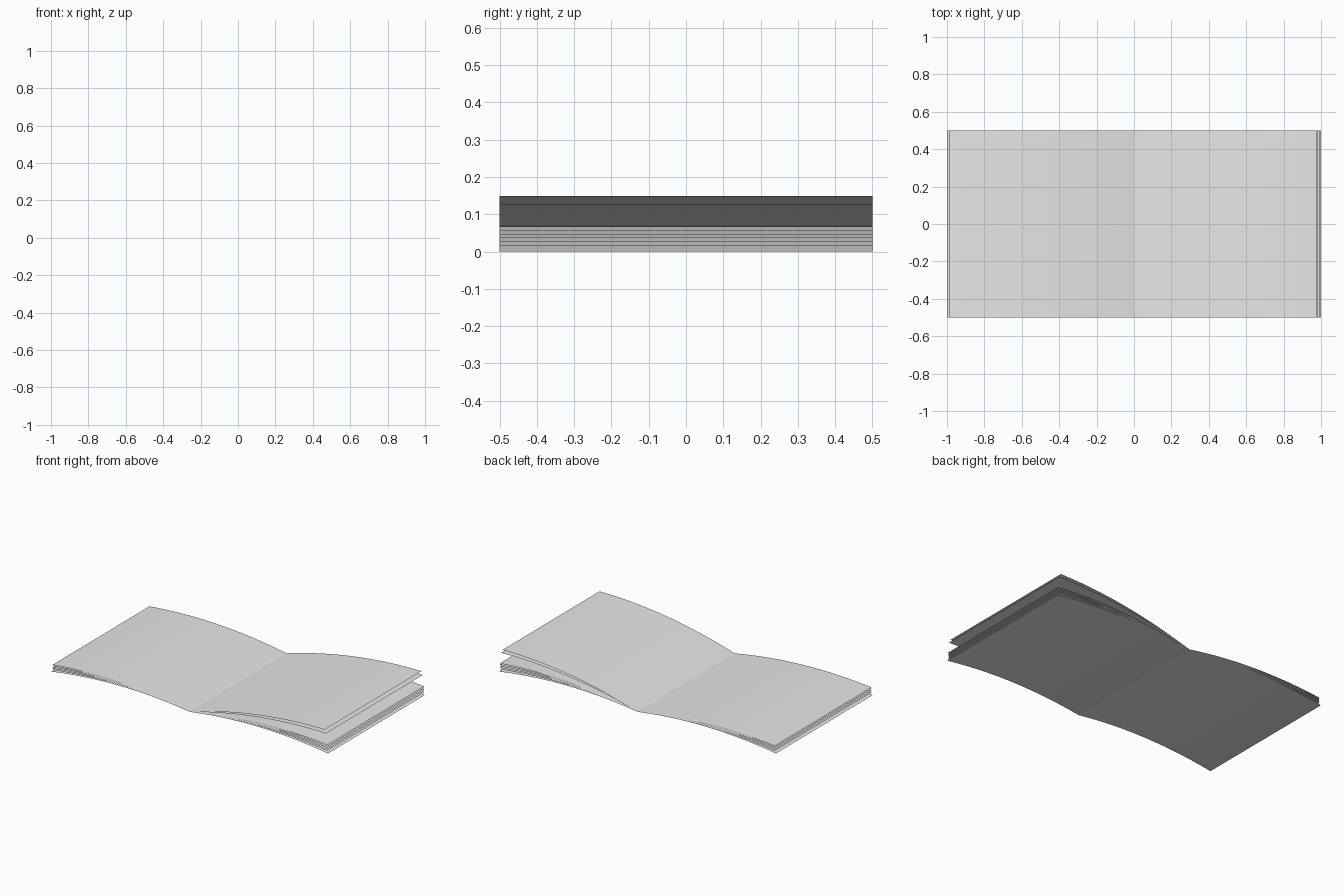
import bpy
import bmesh

cube = bpy.data.objects.get("Cube")
if cube:
    bpy.data.objects.remove(cube)

paper = bpy.data.materials.new("paper_grey")
paper.use_nodes = True
GREY = (0.8, 0.8, 0.8, 1)
paper.diffuse_color = GREY
paper.node_tree.nodes["Principled BSDF"].inputs["Base Color"].default_value = GREY

STEPS = 24
SPINE_Z = 0.005
HALF_DEPTH = 0.5


def arc(side, width, end_z, bulge):
    """Bowed profile from the spine to the free edge."""
    points = []
    for i in range(STEPS + 1):
        t = i / STEPS
        z = SPINE_Z + (end_z - SPINE_Z) * t + 4 * bulge * t * (1 - t)
        points.append((side * width * t, z))
    return points


def sheet(name, profile):
    """Sweep a left-to-right profile along y into a thin sheet."""
    bm = bmesh.new()
    rows = [[bm.verts.new((x, y, z)) for x, z in profile]
            for y in (-HALF_DEPTH, HALF_DEPTH)]
    front, back = rows
    for i in range(len(profile) - 1):
        bm.faces.new((front[i], front[i + 1], back[i + 1], back[i]))
    mesh = bpy.data.meshes.new(name)
    bm.to_mesh(mesh)
    bm.free()
    mesh.materials.append(paper)
    obj = bpy.data.objects.new(name, mesh)
    bpy.context.collection.objects.link(obj)
    bpy.ops.object.select_all(action='DESELECT')
    obj.select_set(True)
    bpy.context.view_layer.objects.active = obj
    bpy.ops.object.shade_smooth_by_angle(angle=0.1)


# Cover: one sheet creased at the spine
left_half = arc(1, 1.0, 0.0, 0.0375)
right_half = arc(-1, 1.0, 0.0, 0.0375)
sheet("cover", right_half[:0:-1] + left_half)

# Page stacks resting on each half of the cover
for i, end_z in enumerate((0.016, 0.026, 0.036, 0.046, 0.055)):
    sheet(f"left_page_{i + 1}", arc(1, 0.995, end_z, 0.036))
for i, end_z in enumerate((0.013, 0.022, 0.031, 0.039, 0.047)):
    sheet(f"right_page_{i + 1}", arc(-1, 0.99, end_z, 0.036)[::-1])

# Two lifted pages
sheet("lower_lifted_page", arc(1, 0.985, 0.127, 0.036))
sheet("upper_lifted_page", arc(1, 0.975, 0.149, 0.038))
